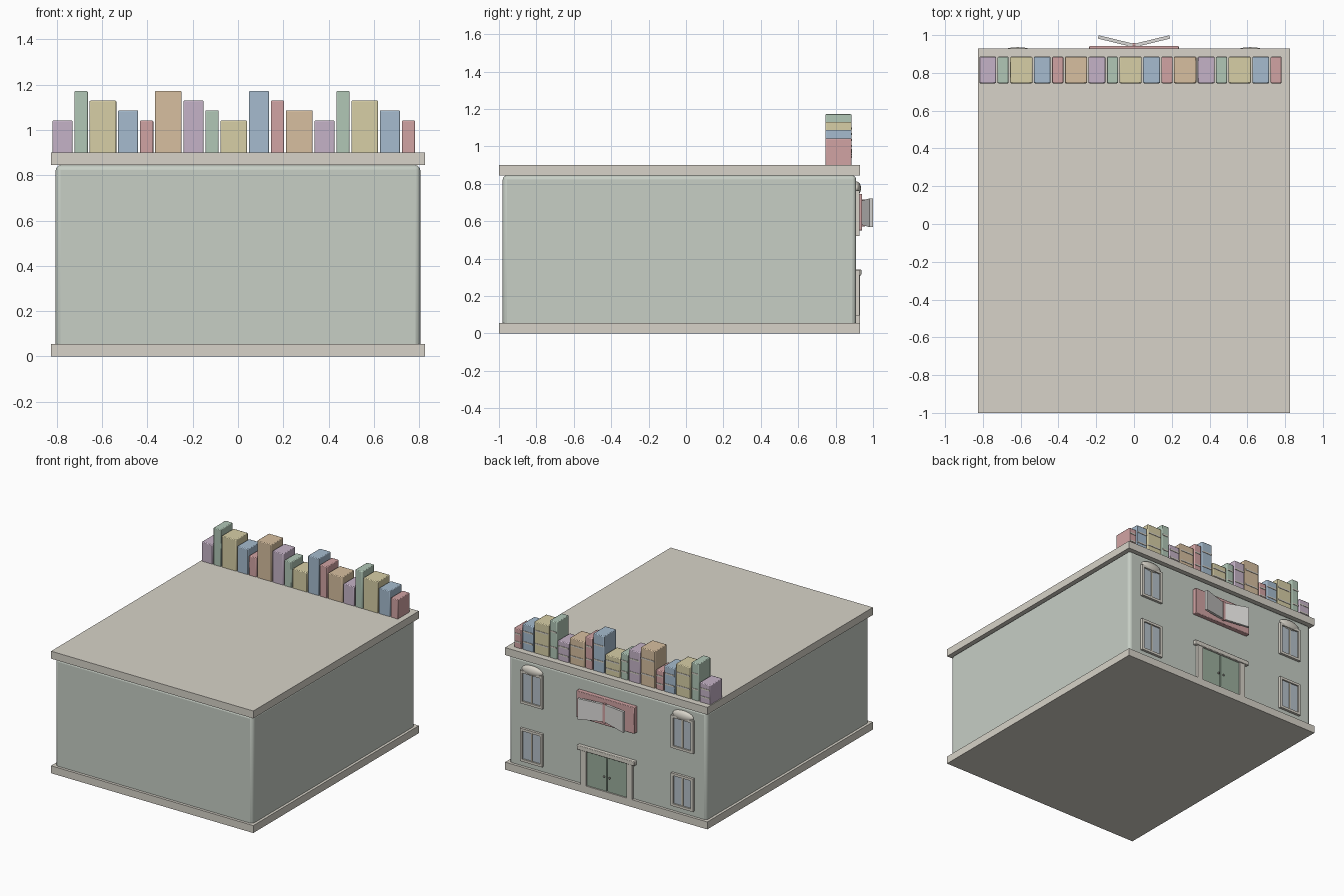
import bpy
from math import atan2

if "Cube" in bpy.data.objects:
    bpy.data.objects.remove(bpy.data.objects["Cube"])


def mat(name, r, g, b):
    m = bpy.data.materials.new(name)
    m.diffuse_color = (r, g, b, 1)
    m.use_nodes = True
    m.node_tree.nodes["Principled BSDF"].inputs["Base Color"].default_value = m.diffuse_color
    return m


STONE = mat("stone", .68, .65, .58)
WALL = mat("wall", .57, .62, .56)
GLASS = mat("glass", .47, .54, .60)
MULLION = mat("mullion", .70, .64, .50)
DOOR = mat("door_green", .33, .43, .34)
DARK = mat("dark_metal", .25, .24, .22)
PAGE = mat("page", .72, .71, .69)
PURPLE = mat("purple", .56, .45, .57)
GREEN = mat("green", .44, .57, .47)
YELLOW = mat("yellow", .68, .62, .38)
BLUE = mat("blue", .38, .50, .62)
RED = mat("red", .64, .37, .37)
ORANGE = mat("orange", .68, .52, .35)


def box(name, x, y, z, material, bevel=0, segments=2):
    """Box from (min, max) pairs on each axis."""
    bpy.ops.mesh.primitive_cube_add(
        size=1, location=[(a + b) / 2 for a, b in (x, y, z)])
    o = bpy.context.object
    o.name = name
    o.scale = [b - a for a, b in (x, y, z)]
    bpy.ops.object.transform_apply(location=False, rotation=False, scale=True)
    o.data.materials.append(material)
    if bevel:
        m = o.modifiers.new("bevel", 'BEVEL')
        m.width, m.segments = bevel, segments
        bpy.ops.object.shade_smooth_by_angle()
    return o


def ball(name, loc, scale, material):
    bpy.ops.mesh.primitive_uv_sphere_add(segments=24, ring_count=12, radius=1, location=loc)
    o = bpy.context.object
    o.name = name
    o.scale = scale
    o.data.materials.append(material)
    bpy.ops.object.shade_smooth()
    return o


# main building: plinth, walls, roof slab
box("base_slab", (-.825, .825), (-1, .93), (0, .055), STONE)
box("walls", (-.805, .805), (-.98, .91), (.03, .845), WALL, .022, 3)
box("roof_slab", (-.825, .825), (-1, .93), (.845, .90), STONE)

# row of giant books along the back edge of the roof
widths = (.089, .059, .118)
tops = (1.042, 1.172, 1.13, 1.087)
colours = (PURPLE, GREEN, YELLOW, BLUE, RED, ORANGE)
x = -.819
for i in range(17):
    w, top = widths[i % 3], tops[i % 4]
    box(f"book_{i}", (x, x + w), (.745, .885), (.895, top), colours[i % 6], .005)
    for f in (.3, .72):
        z = .9 + (top - .9) * f
        box(f"book_band_{i}", (x + .004, x + w - .004), (.88, .888), (z - .005, z + .005), STONE)
    x += w + .0077

# windows on two floors, with shell hoods on the upper floor
for cx in (-.615, .615):
    for z0 in (.095, .522):
        z1 = z0 + .243
        for s in (-1, 1):
            box("window_jamb", tuple(sorted((cx + s * .09, cx + s * .072))),
                (.90, .928), (z0, z1), STONE)
        box("window_head", (cx - .072, cx + .072), (.90, .928), (z1 - .018, z1), STONE)
        box("window_sill", (cx - .072, cx + .072), (.90, .928), (z0, z0 + .018), STONE)
        box("window_glass", (cx - .073, cx + .073), (.90, .917), (z0 + .01, z1 - .01), GLASS)
        box("window_mullion", (cx - .005, cx + .005), (.90, .922), (z0 + .01, z1 - .01), MULLION)
    ball("window_hood", (cx, .91, .776), (.085, .026, .037), STONE)

# double door with pilasters and lintel
for s in (-1, 1):
    box("door_leaf", tuple(sorted((s * .003, s * .165))), (.90, .92), (.05, .312), DOOR, .003)
    box("door_pilaster", tuple(sorted((s * .165, s * .21))), (.90, .93), (.05, .312), STONE)
    ball("door_knob", (s * .022, .924, .16), (.007, .007, .007), DARK)
box("door_lintel", (-.235, .235), (.90, .937), (.31, .342), STONE, .004)

# open-book sign: cover, spine and two fanned pages
box("sign_cover", (-.237, .237), (.90, .942), (.55, .745), RED, .004)
box("sign_spine", (-.009, .009), (.93, .958), (.572, .715), RED)
for s in (-1, 1):
    p = box("sign_page", (-.095, .095), (-.009, .009), (-.064, .064), PAGE)
    for v in p.data.vertices:
        if v.co.x * s > 0:
            v.co.z *= 1.2
    p.location = (s * .097, .968, .645)
    p.rotation_euler.z = s * atan2(.046, .19)
